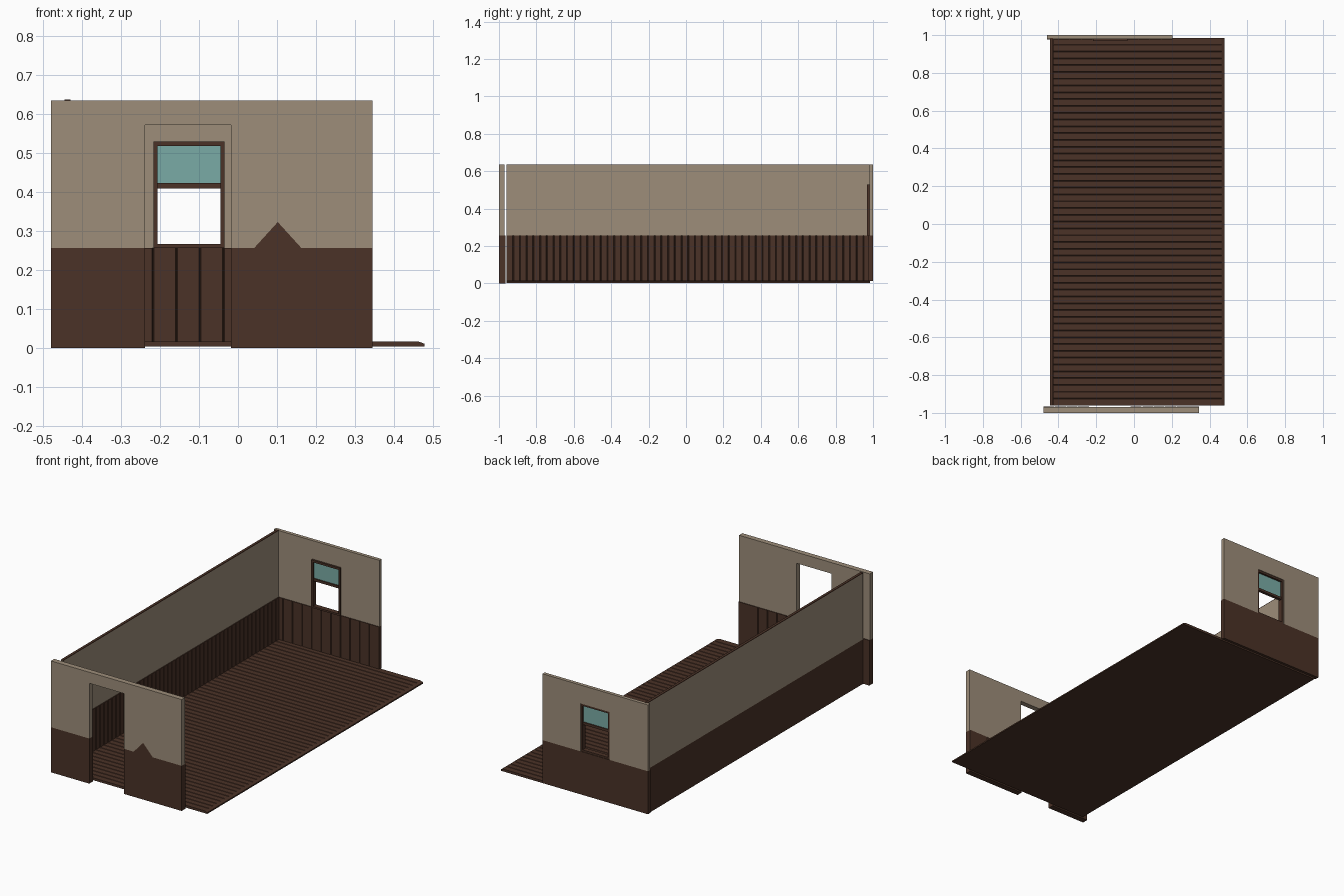
import bpy, bmesh
from mathutils import Vector

if "Cube" in bpy.data.objects:
    bpy.data.objects.remove(bpy.data.objects["Cube"])


def material(name, rgb):
    m = bpy.data.materials.new(name)
    m.diffuse_color = (*rgb, 1)
    m.use_nodes = True
    m.node_tree.nodes["Principled BSDF"].inputs["Base Color"].default_value = m.diffuse_color
    return m


PLASTER = material("plaster", (0.34, 0.27, 0.195))
WOOD = material("dark_wood", (0.069, 0.032, 0.02))
GLASS = material("teal_glass", (0.195, 0.41, 0.38))


def extrude(name, pts, to_3d, sweep, mat):
    """Closed 2D outline, mapped to 3D by to_3d and swept along a vector."""
    bm = bmesh.new()
    face = bm.faces.new([bm.verts.new(to_3d(a, b)) for a, b in pts])
    new = bmesh.ops.extrude_face_region(bm, geom=[face])["geom"]
    bmesh.ops.translate(bm, vec=Vector(sweep),
                        verts=[v for v in new if isinstance(v, bmesh.types.BMVert)])
    bmesh.ops.recalc_face_normals(bm, faces=bm.faces[:])
    me = bpy.data.meshes.new(name)
    bm.to_mesh(me)
    bm.free()
    me.materials.append(mat)
    ob = bpy.data.objects.new(name, me)
    bpy.context.collection.objects.link(ob)
    return ob


def wall(name, pts, y0, y1, mat):
    """Outline in x and z, thick in y."""
    return extrude(name, pts, lambda x, z: (x, y0, z), (0, y1 - y0, 0), mat)


def box(name, x0, x1, y0, y1, z0, z1, mat):
    return wall(name, [(x0, z0), (x1, z0), (x1, z1), (x0, z1)], y0, y1, mat)


def boards(u0, u1, n, back, front, gap=0.005, depth=0.004):
    """Board profile: flat back, V grooves between n boards on the front."""
    w = (u1 - u0) / n
    d = depth if front > back else -depth
    pts = [(u1, back), (u0, back), (u0, front)]
    for i in range(1, n):
        u = u0 + i * w
        pts += [(u - gap / 2, front), (u, front - d), (u + gap / 2, front)]
    return pts + [(u1, front)]


TOP, DADO = 0.635, 0.257

# Plank floor with a thin nosing along its open side
extrude("floor_planks", boards(-0.96, 0.985, 54, 0.0035, 0.017),
        lambda y, z: (-0.445, y, z), (0.907, 0, 0), WOOD)
wall("floor_nosing", [(0.462, 0.0035), (0.478, 0.0035), (0.478, 0.011), (0.462, 0.017)],
     -0.96, 0.985, WOOD)

# Left long wall
box("left_wall_plaster", -0.445, -0.43, -0.96, 0.985, DADO, 0.633, PLASTER)
box("left_wall_cap", -0.445, -0.43, -0.96, 0.985, 0.633, 0.637, WOOD)
extrude("left_wall_boards", boards(-0.96, 0.985, 54, -0.445, -0.426, 0.007),
        lambda y, x: (x, y, 0.0035), (0, 0, DADO - 0.0035), WOOD)

# Front wall: outer skin with the dark peak, inner skin with boards
F0, FM, F1 = -1.0, -0.985, -0.97
DX0, DX1, DZ = -0.238, -0.018, 0.572
peak = [(0.042, DADO), (0.102, 0.323), (0.162, DADO)]
box("front_upper_left", -0.48, DX0, F0, F1, DADO, TOP, PLASTER)
box("front_lintel", DX0, DX1, F0, F1, DZ, TOP, PLASTER)
wall("front_upper_outer", [(DX1, DADO)] + peak + [(0.283, DADO), (0.283, TOP), (DX1, TOP)],
     F0, FM, PLASTER)
box("front_upper_inner", DX1, 0.283, FM, F1, DADO, TOP, PLASTER)
box("front_end_upper", 0.283, 0.345, F0, F1, DADO, TOP, PLASTER)
wall("front_lower_peak", [(DX1, 0), (0.283, 0), (0.283, DADO)] + peak[::-1] + [(DX1, DADO)],
     F0, FM, WOOD)
box("front_lower_left", -0.48, DX0, F0, FM, 0, DADO, WOOD)
box("front_end_lower", 0.283, 0.345, F0, FM, 0, DADO, WOOD)
for name, a, b, n in (("left", -0.48, DX0, 4), ("right", DX1, 0.283, 5), ("end", 0.283, 0.345, 1)):
    extrude("front_boards_" + name, boards(a, b, n, FM, -0.966),
            lambda x, y: (x, y, 0), (0, 0, DADO), WOOD)

# Back wall around the window
B0, B1 = 0.98, 1.0
WX0, WX1, WZ1 = -0.217, -0.035, 0.53
for name, a, b, z in (("left", -0.46, WX0, DADO), ("above_window", WX0, WX1, WZ1),
                      ("right", WX1, 0.205, DADO)):
    box("back_wall_" + name, a, b, B0, B1, z, TOP, PLASTER)
extrude("back_wall_boards", boards(-0.46, 0.205, 11, B1, 0.976),
        lambda x, y: (x, y, 0.012), (0, 0, DADO - 0.012), WOOD)

# Sash window: frame, meeting rail and upper pane
Y0, Y1 = 0.969, 0.997
box("window_head", WX0, WX1, Y0, Y1, 0.518, WZ1, WOOD)
box("window_sill", WX0, WX1, Y0, Y1, DADO, 0.267, WOOD)
for name, a in (("left", WX0), ("right", WX1 - 0.01)):
    box("window_jamb_" + name, a, a + 0.01, Y0, Y1, 0.267, 0.518, WOOD)
box("window_meeting_rail", WX0 + 0.01, WX1 - 0.01, 0.975, 0.992, 0.409, 0.423, WOOD)
box("window_pane", WX0 + 0.01, WX1 - 0.01, 0.982, 0.986, 0.423, 0.518, GLASS)
